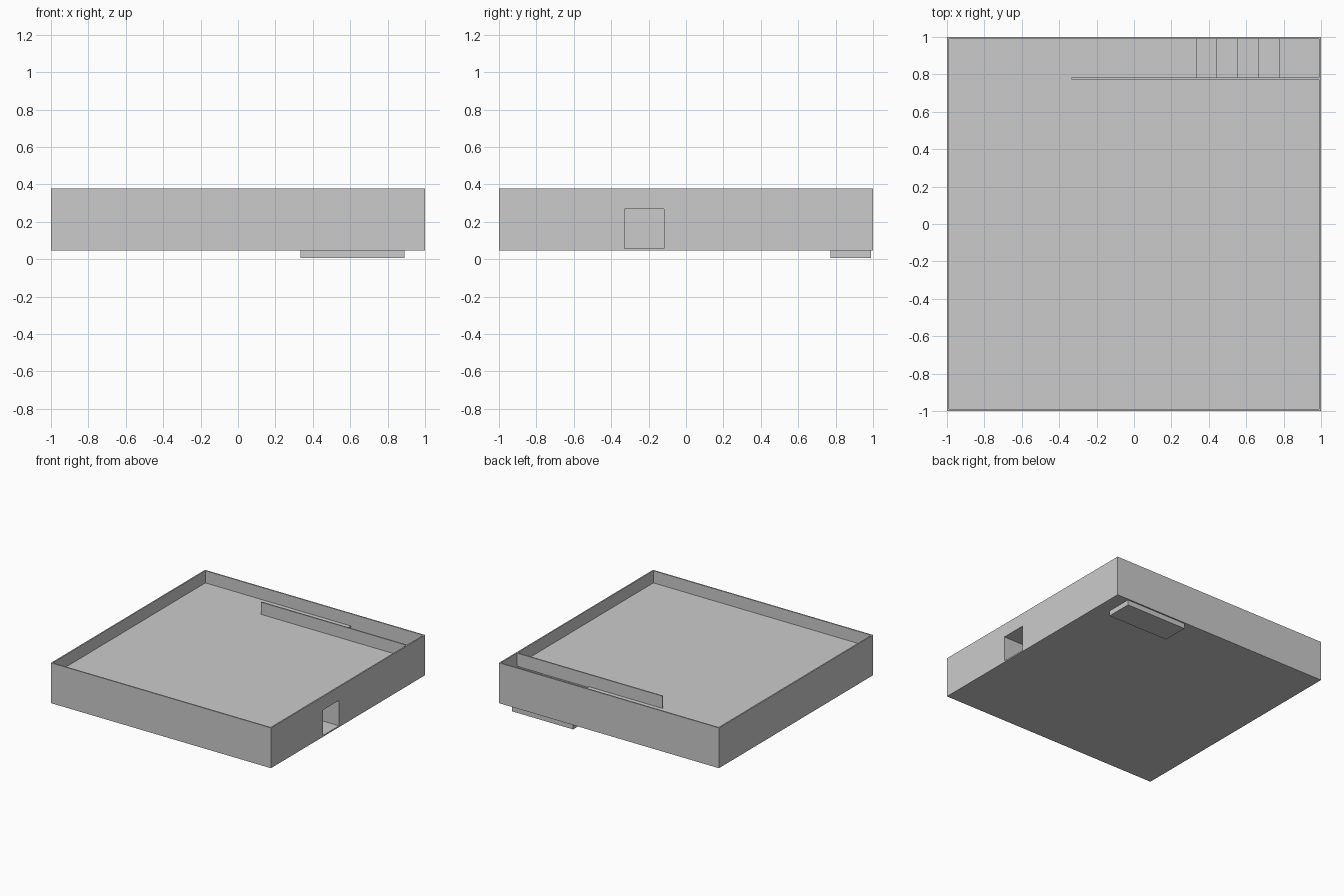
import bpy, bmesh

if "Cube" in bpy.data.objects:
    bpy.data.objects.remove(bpy.data.objects["Cube"])

T = 0.011                      # wall and slab thickness
CELL = 2 / 9                   # plan grid
BASE, TOP = 0.047, 0.378       # underside of lower slab, top of walls
LOW, UP = 0.058, 0.278         # lower and upper walking surfaces
SOFFIT = UP - T
WELL_Y, WELL_X = 1 - CELL, 1 - 3 * CELL


def prism(name, points, axis, a, b):
    """Extrude a 2D outline along an axis from a to b."""
    bm = bmesh.new()
    place = {'x': lambda p: (a, p[0], p[1]),
             'y': lambda p: (p[0], a, p[1]),
             'z': lambda p: (p[0], p[1], a)}[axis]
    face = bm.faces.new([bm.verts.new(place(p)) for p in points])
    ext = bmesh.ops.extrude_face_region(bm, geom=[face])
    vec = [(b - a) if axis == k else 0 for k in 'xyz']
    verts = [g for g in ext['geom'] if isinstance(g, bmesh.types.BMVert)]
    bmesh.ops.translate(bm, vec=vec, verts=verts)
    bmesh.ops.recalc_face_normals(bm, faces=bm.faces)
    mesh = bpy.data.meshes.new(name)
    bm.to_mesh(mesh)
    bm.free()
    obj = bpy.data.objects.new(name, mesh)
    bpy.context.collection.objects.link(obj)
    return obj


def box(name, x0, x1, y0, y1, z0, z1):
    return prism(name, [(x0, y0), (x1, y0), (x1, y1), (x0, y1)], 'z', z0, z1)


I = 1 - T
# Outer walls
box("front_wall", -1, 1, -1, -I, BASE, TOP)
box("back_wall", -1, 1, I, 1, BASE, TOP)
box("left_wall", -1, -I, -I, I, BASE, TOP)

# Right wall with doorway on the lower level
D0, D1 = -1.5 * CELL + T / 2, -0.5 * CELL - T / 2
box("right_wall_front", I, 1, -I, D0, BASE, TOP)
box("right_wall_back", I, 1, D1, I, BASE, TOP)
box("door_lintel", I, 1, D0, D1, SOFFIT, TOP)
box("door_sill", I, 1, D0, D1, BASE, LOW)

# Lower floor, and upper floor notched for the stairwell
box("lower_floor", -I, I, -I, I, BASE, LOW)
prism("upper_floor", [(-I, -I), (I, -I), (I, WELL_Y), (WELL_X, WELL_Y),
                      (WELL_X, I), (-I, I)], 'z', SOFFIT, UP)

# Partition beside the stairwell, on both levels
h = T / 2
box("stair_railing_wall", -1.5 * CELL, I, WELL_Y - h, WELL_Y + h, UP, TOP)
box("stair_side_wall", WELL_X, I - CELL, WELL_Y - h, WELL_Y + h, LOW, SOFFIT)

# Corridor walls behind the doorway
for name, y0, y1 in (("corridor_wall_front", D0 - T, D0),
                     ("corridor_wall_back", D1, D1 + T)):
    box(name, WELL_X, I, y0, y1, LOW, SOFFIT)

# Stair flight descending towards +x, its base showing under the floor
run, rise = CELL / 2, (UP - LOW) / 5
FOOT = 0.005
profile = [(WELL_X, FOOT)]
for i in range(5):
    z = UP - rise * (i + 1)
    profile += [(WELL_X + run * i, z), (WELL_X + run * (i + 1), z)]
profile.append((WELL_X + run * 5, FOOT))
prism("stairs", profile, 'y', WELL_Y - h, I)
